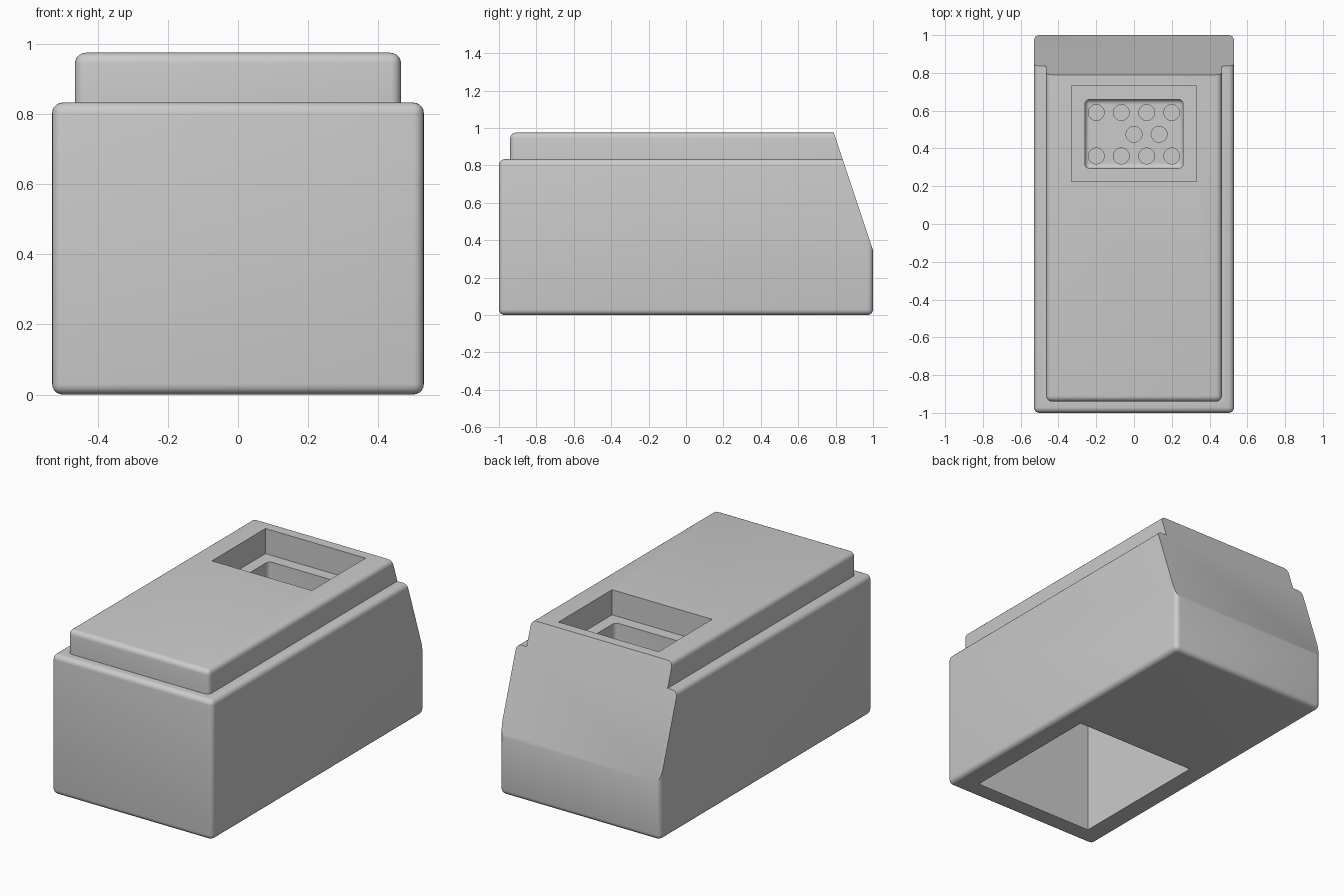
import bpy
import bmesh
import math

if "Cube" in bpy.data.objects:
    bpy.data.objects.remove(bpy.data.objects["Cube"])

grey = bpy.data.materials.new("plain grey")
grey.diffuse_color = (0.6, 0.6, 0.6, 1)
grey.use_nodes = True
grey.node_tree.nodes["Principled BSDF"].inputs["Base Color"].default_value = grey.diffuse_color


def add_object(name, bm):
    mesh = bpy.data.meshes.new(name)
    bmesh.ops.recalc_face_normals(bm, faces=bm.faces)
    bm.to_mesh(mesh)
    bm.free()
    mesh.materials.append(grey)
    obj = bpy.data.objects.new(name, mesh)
    bpy.context.collection.objects.link(obj)
    return obj


def box(name, x, y, z, radius=0):
    """Box from (min, max) ranges, with optional rounded edges."""
    bm = bmesh.new()
    bmesh.ops.create_cube(bm, size=1)
    for v in bm.verts:
        v.co = [r[0] if c < 0 else r[1] for c, r in zip(v.co, (x, y, z))]
    if radius:
        bmesh.ops.bevel(bm, geom=bm.edges[:], offset=radius, segments=5,
                        profile=0.5, affect='EDGES')
    return add_object(name, bm)


def combine(target, tool, operation):
    """Apply a boolean and remove the tool object."""
    bpy.context.view_layer.objects.active = target
    mod = target.modifiers.new("combine", 'BOOLEAN')
    mod.operation = operation
    mod.solver = 'EXACT'
    mod.object = tool
    bpy.ops.object.modifier_apply(modifier=mod.name)
    bpy.data.objects.remove(tool)


# Main housing with the narrower raised top
housing = box("housing", (-0.53, 0.53), (-1, 1), (0, 0.833), 0.03)
combine(housing, box("raised_top", (-0.465, 0.465), (-0.94, 1.2),
                     (0.45, 0.975), 0.03), 'UNION')

# Slanted rear face
bm = bmesh.new()
profile = [(0.69, 1.275), (1.05, 0.195), (1.5, 0.195), (1.5, 1.275)]
face = bm.faces.new([bm.verts.new((-0.8, y, z)) for y, z in profile])
ext = bmesh.ops.extrude_face_region(bm, geom=[face])
bmesh.ops.translate(bm, vec=(1.6, 0, 0),
                    verts=[g for g in ext["geom"]
                           if isinstance(g, bmesh.types.BMVert)])
combine(housing, add_object("rear_cutter", bm), 'DIFFERENCE')

# Deep hollow in the underside
combine(housing, box("hollow_cutter", (-0.4, 0.4), (-0.88, 0.01),
                     (-0.2, 0.88)), 'DIFFERENCE')

# Stepped socket recess in the top
combine(housing, box("recess_cutter", (-0.33, 0.33), (0.225, 0.73),
                     (0.825, 1.2)), 'DIFFERENCE')
combine(housing, box("socket_cutter", (-0.26, 0.26), (0.295, 0.66),
                     (0.55, 1.1), 0.025), 'DIFFERENCE')

# Round contact holes in the socket floor: rows of four, two and four
rows = [(0.59, (-0.2, -0.067, 0.067, 0.2)),
        (0.475, (0, 0.133)),
        (0.36, (-0.2, -0.067, 0.067, 0.2))]
bm = bmesh.new()
for y, xs in rows:
    for x in xs:
        ring = bmesh.ops.create_cone(bm, cap_ends=True, segments=32,
                                     radius1=0.042, radius2=0.042, depth=0.2)
        bmesh.ops.translate(bm, vec=(x, y, 0.57), verts=ring["verts"])
combine(housing, add_object("contact_cutter", bm), 'DIFFERENCE')

# Smooth the rounded edges, keep the rest sharp
bpy.ops.object.select_all(action='DESELECT')
housing.select_set(True)
bpy.context.view_layer.objects.active = housing
bpy.ops.object.shade_smooth_by_angle(angle=math.radians(25))
